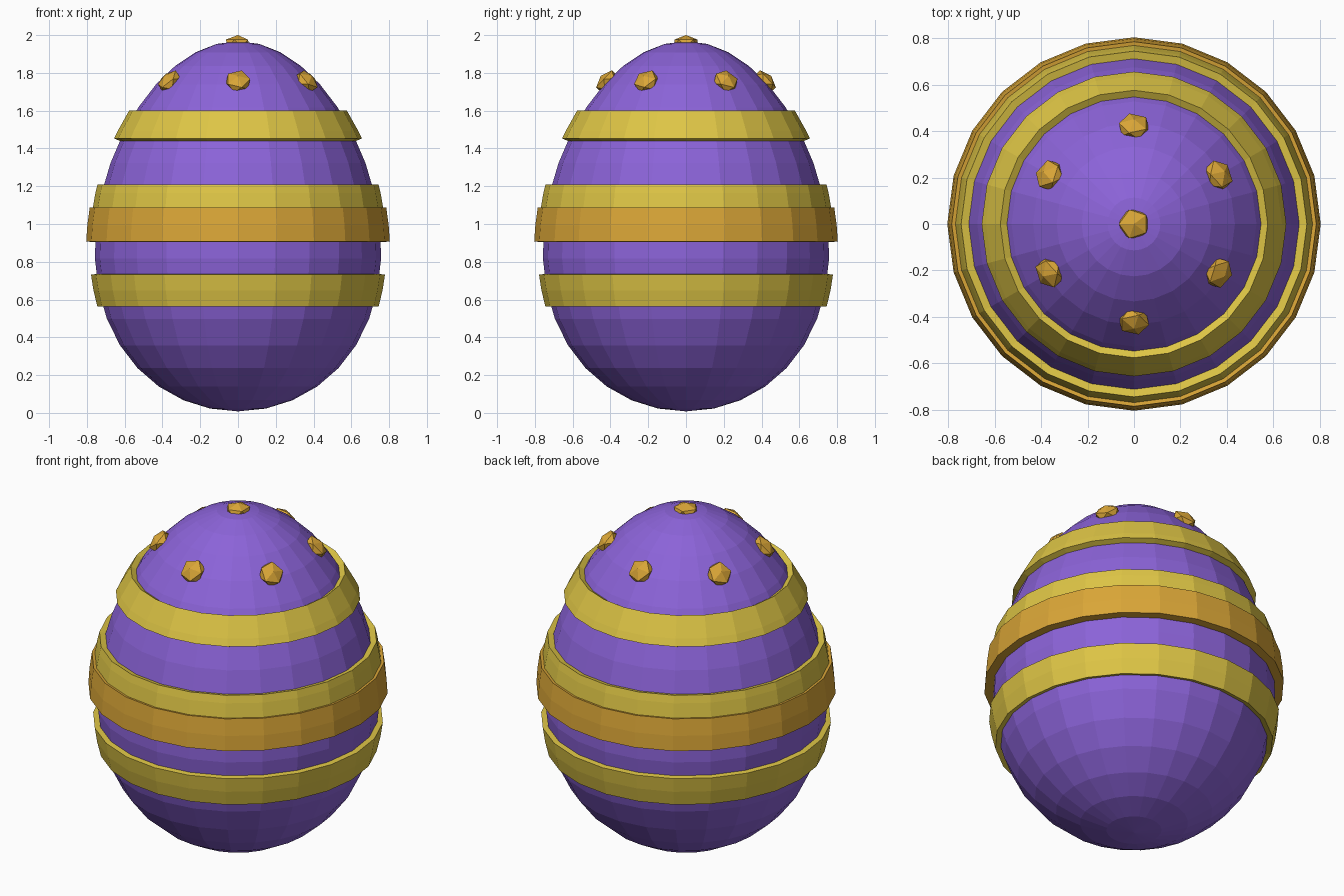
import bpy, math
from mathutils import Vector

if "Cube" in bpy.data.objects:
    bpy.data.objects.remove(bpy.data.objects["Cube"])

SEGMENTS, RINGS = 24, 18
MID, HALF, RADIUS, TAPER = 0.988, 0.98, 0.752, 0.132


def material(name, color):
    mat = bpy.data.materials.new(name)
    mat.use_nodes = True
    mat.diffuse_color = color
    mat.node_tree.nodes["Principled BSDF"].inputs["Base Color"].default_value = color
    return mat


purple = material("purple", (0.26, 0.125, 0.69, 1))
yellow = material("yellow", (0.73, 0.56, 0.06, 1))
gold = material("gold", (0.70, 0.38, 0.038, 1))


def shell_point(angle, offset=0.0):
    """Radius and height on the egg outline, pushed out along its normal."""
    def outline(a):
        return Vector((RADIUS * math.sin(a) * (1 - TAPER * math.cos(a)),
                       MID + HALF * math.cos(a)))
    tangent = (outline(angle + 0.001) - outline(angle - 0.001)).normalized()
    return outline(angle) + offset * Vector((-tangent.y, tangent.x))


def lathe(name, profile, mat, closed):
    """Spin a radius/height profile; an open one is capped by pole points."""
    n = len(profile)
    verts, faces = [], []
    for s in range(SEGMENTS):
        turn = 2 * math.pi * s / SEGMENTS
        verts += [(r * math.cos(turn), r * math.sin(turn), z) for r, z in profile]
    for s in range(SEGMENTS):
        a, b = s * n, (s + 1) % SEGMENTS * n
        for i in range(n if closed else n - 1):
            j = (i + 1) % n
            faces.append((a + i, a + j, b + j, b + i))
    if not closed:
        verts += [(0, 0, MID + HALF), (0, 0, MID - HALF)]
        top, bottom = len(verts) - 2, len(verts) - 1
        for s in range(SEGMENTS):
            a, b = s * n, (s + 1) % SEGMENTS * n
            faces += [(top, a, b), (bottom, b + n - 1, a + n - 1)]
    mesh = bpy.data.meshes.new(name)
    mesh.from_pydata(verts, [], faces)
    mesh.materials.append(mat)
    obj = bpy.data.objects.new(name, mesh)
    bpy.context.collection.objects.link(obj)
    return obj


# Egg body
ring_angles = [math.pi * i / RINGS for i in range(1, RINGS)]
lathe("egg_body", [shell_point(a) for a in ring_angles], purple, False)


# Raised bands that follow the egg surface
def band(name, low, high, thickness, mat):
    start, end = (math.acos((z - MID) / HALF) for z in (high, low))
    angles = [start] + [a for a in ring_angles if start + 0.03 < a < end - 0.03] + [end]
    outer = [shell_point(a, thickness) for a in angles]
    inner = [shell_point(a, -0.02) for a in reversed(angles)]
    lathe(name, outer + inner, mat, True)


band("upper_band", 1.44, 1.585, 0.032, yellow)
band("middle_band", 1.0, 1.2, 0.032, yellow)
band("center_band", 0.905, 1.08, 0.046, gold)
band("lower_band", 0.57, 0.735, 0.027, yellow)


# Faceted studs, flattened against the surface
def stud(name, location, normal):
    bpy.ops.mesh.primitive_ico_sphere_add(subdivisions=1, radius=0.072, location=location)
    obj = bpy.context.object
    obj.name = name
    obj.scale.z = 0.6
    obj.rotation_euler = normal.to_track_quat("Z", "Y").to_euler()
    obj.data.materials.append(gold)


stud("top_stud", (0, 0, 1.957), Vector((0, 0, 1)))
stud_angle = math.acos((1.755 - MID) / HALF)
r, z = shell_point(stud_angle)
direction = shell_point(stud_angle, 1) - shell_point(stud_angle)
for i in range(6):
    turn = math.radians(30 + 60 * i)
    c, s = math.cos(turn), math.sin(turn)
    stud(f"side_stud_{i + 1}", (r * c, r * s, z),
         Vector((direction.x * c, direction.x * s, direction.y)))
